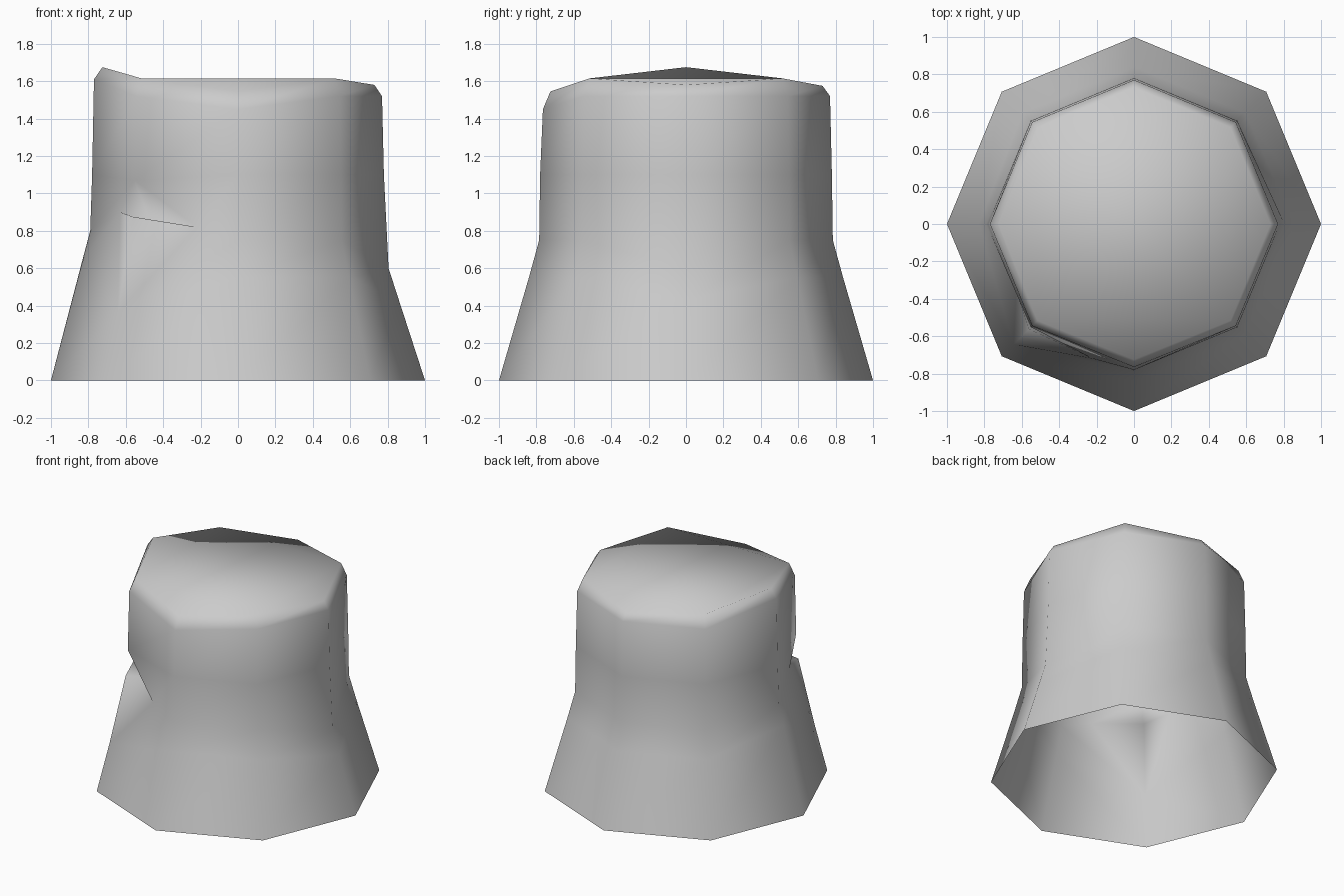
import bpy, bmesh, math

if "Cube" in bpy.data.objects:
    bpy.data.objects.remove(bpy.data.objects["Cube"], do_unlink=True)

bark = bpy.data.materials.new("stump_grey")
bark.use_nodes = True
COLOR = (0.6, 0.6, 0.6, 1)
bark.diffuse_color = COLOR
bark.node_tree.nodes["Principled BSDF"].inputs["Base Color"].default_value = COLOR

SIDES = 8
# Columns run counter-clockwise from +x; 4 is -x, 5 the spur, 6 the front
LEFT, SPUR, FRONT = 4, 5, 6

# Each ring: radius, height, and per-column exceptions
rings = [
    (1.0, 0.0, {}),
    (0.84, 0.55, {0: (0.86, 0.43), 4: (0.83, 0.65), 5: (0.91, 0.36)}),
    (0.785, 0.75, {0: (0.805, 0.6), 4: (0.79, 0.8), 5: (0.795, 0.875)}),
    (0.78, 1.1, {5: (0.78, 1.07)}),
    (0.77, 1.52, {4: (0.77, 1.61), 6: (0.765, 1.45)}),
    (0.73, 1.615, {0: (0.73, 1.58), 2: (0.73, 1.575),
                   4: (0.725, 1.675), 6: (0.725, 1.545)}),
]

bm = bmesh.new()


def ring_verts(radius, height, special):
    verts = []
    for i in range(SIDES):
        r, z = special.get(i, (radius, height))
        a = math.tau * i / SIDES
        verts.append(bm.verts.new((r * math.cos(a), r * math.sin(a), z)))
    return verts


base, low, mid, waist, shoulder, rim = [ring_verts(*r) for r in rings]

# Notch above the spur: two lip points and one buried point
lip_left = bm.verts.new((-0.63, -0.36, 0.9))
lip_front = bm.verts.new((-0.22, -0.72, 0.82))
pocket = bm.verts.new((-0.47, -0.47, 0.85))

# Walls
for lower, upper in ((base, low), (low, mid), (mid, waist),
                     (waist, shoulder), (shoulder, rim)):
    for i in range(SIDES):
        j = (i + 1) % SIDES
        if i in (LEFT, SPUR) and (lower is low or lower is mid):
            continue
        bm.faces.new((lower[i], lower[j], upper[j], upper[i]))

tip, brow = mid[SPUR], waist[SPUR]
notch = [
    # Spur below the lip
    (low[LEFT], low[SPUR], lip_left, mid[LEFT]),
    (low[SPUR], tip, lip_left),
    (low[SPUR], lip_front, tip),
    (low[SPUR], low[FRONT], mid[FRONT], lip_front),
    # Top of the spur
    (tip, pocket, lip_left),
    (tip, lip_front, pocket),
    # Overhanging wall
    (lip_left, pocket, brow),
    (pocket, lip_front, brow),
    (mid[LEFT], lip_left, brow, waist[LEFT]),
    (lip_front, mid[FRONT], waist[FRONT], brow),
]
for face in notch:
    bm.faces.new(face)

# Cut top
bm.faces.new(rim)
for f in bm.faces:
    f.smooth = True

mesh = bpy.data.meshes.new("tree_stump")
bm.to_mesh(mesh)
bm.free()
mesh.materials.append(bark)
stump = bpy.data.objects.new("tree_stump", mesh)
bpy.context.collection.objects.link(stump)
